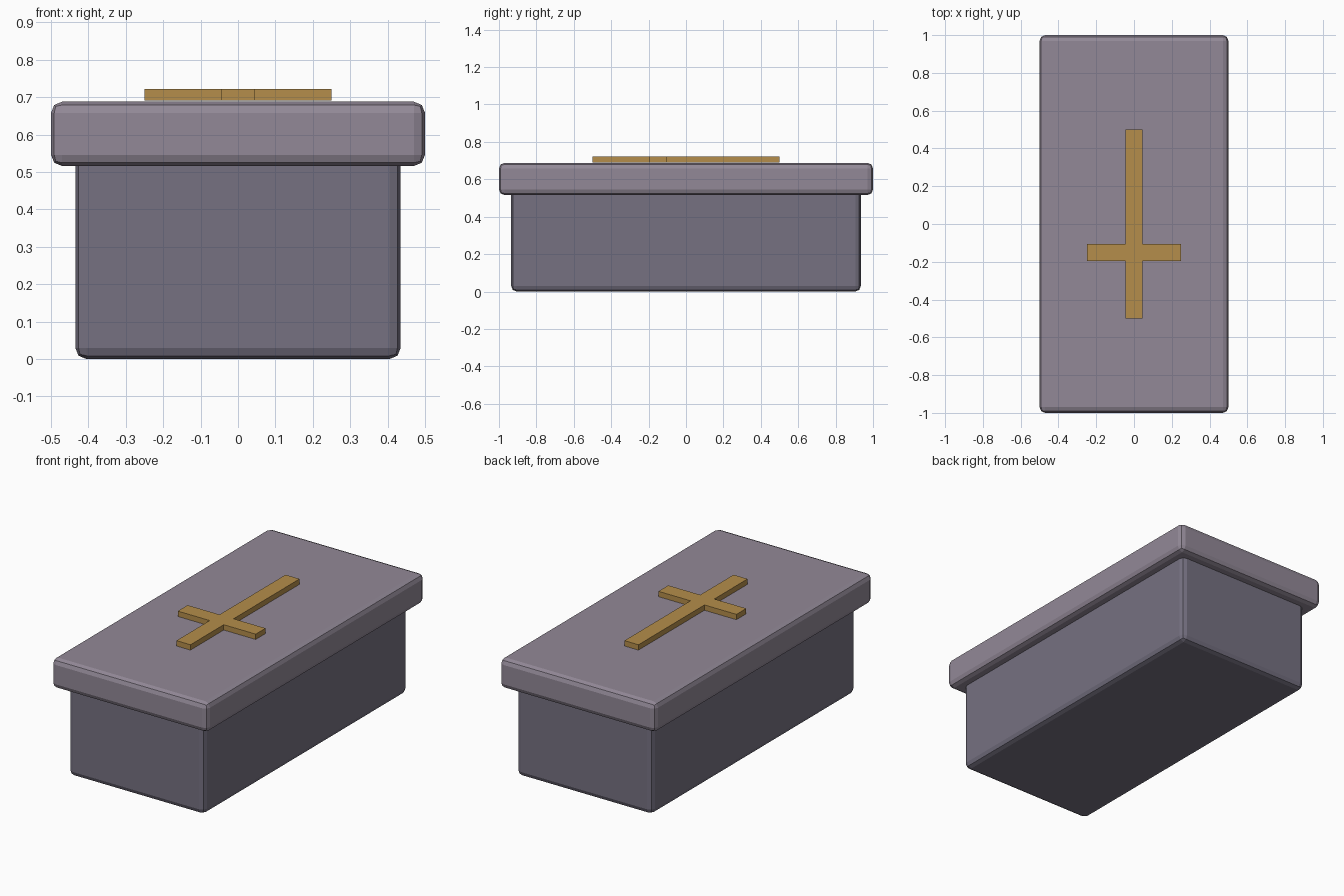
import bpy
import bmesh

if "Cube" in bpy.data.objects:
    bpy.data.objects.remove(bpy.data.objects["Cube"])


def material(name, color):
    mat = bpy.data.materials.new(name)
    mat.diffuse_color = (*color, 1.0)
    mat.use_nodes = True
    mat.node_tree.nodes["Principled BSDF"].inputs["Base Color"].default_value = mat.diffuse_color
    return mat


def finish(bm, name, mat):
    bmesh.ops.recalc_face_normals(bm, faces=bm.faces)
    mesh = bpy.data.meshes.new(name)
    bm.to_mesh(mesh)
    bm.free()
    mesh.materials.append(mat)
    obj = bpy.data.objects.new(name, mesh)
    bpy.context.collection.objects.link(obj)
    return obj


def slab(name, half_x, half_y, z0, z1, bevel, mat):
    bm = bmesh.new()
    bmesh.ops.create_cube(bm, size=2.0)
    for v in bm.verts:
        v.co = (v.co.x * half_x, v.co.y * half_y, z1 if v.co.z > 0 else z0)
    obj = finish(bm, name, mat)
    mod = obj.modifiers.new("rounded_edges", 'BEVEL')
    mod.width = bevel
    mod.segments = 2
    mod.limit_method = 'NONE'
    return obj


body_stone = material("body_stone", (0.18, 0.165, 0.22))
lid_stone = material("lid_stone", (0.29, 0.25, 0.31))
gold = material("gold", (0.46, 0.27, 0.07))

# Stone box, running up slightly into the lid
slab("coffin_body", 0.435, 0.935, 0.0, 0.56, 0.03, body_stone)

# Overhanging lid
slab("coffin_lid", 0.5, 1.0, 0.516, 0.688, 0.03, lid_stone)

# Cross on the lid: right half of the outline, mirrored and extruded
w, arm, y0, y1 = 0.045, 0.25, -0.195, -0.105
half = [(w, -0.5), (w, y0), (arm, y0), (arm, y1), (w, y1), (w, 0.5)]
outline = half + [(-x, y) for x, y in reversed(half)]
bm = bmesh.new()
face = bm.faces.new([bm.verts.new((x, y, 0.691)) for x, y in outline])
ext = bmesh.ops.extrude_face_region(bm, geom=[face], use_keep_orig=True)
for v in [g for g in ext["geom"] if isinstance(g, bmesh.types.BMVert)]:
    v.co.z = 0.722
finish(bm, "lid_cross", gold)
